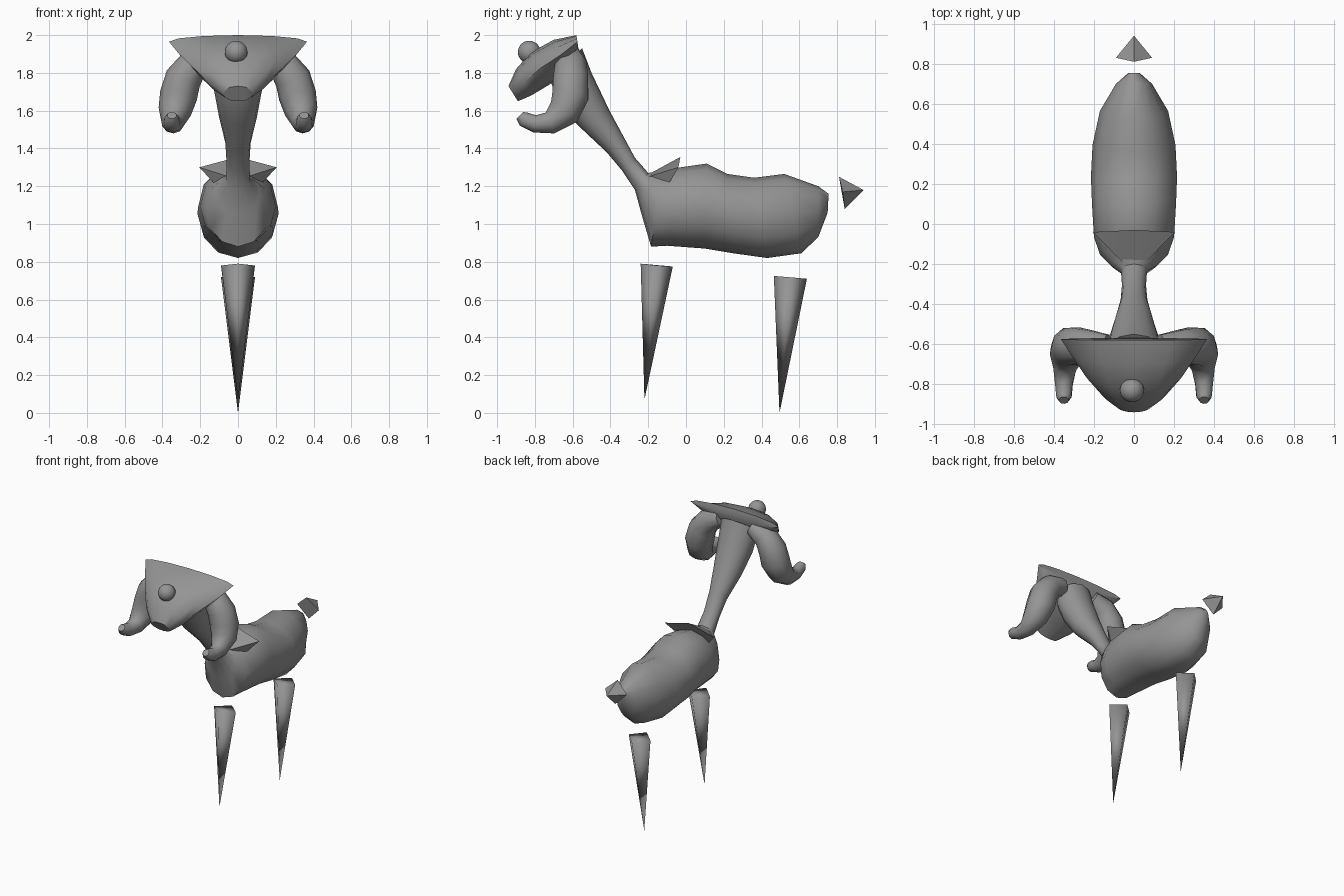
import bpy, bmesh, math
from mathutils import Vector

if "Cube" in bpy.data.objects:
    bpy.data.objects.remove(bpy.data.objects["Cube"])

grey = bpy.data.materials.new("plain grey")
grey.diffuse_color = (0.3, 0.3, 0.3, 1)
grey.use_nodes = True
grey.node_tree.nodes["Principled BSDF"].inputs["Base Color"].default_value = grey.diffuse_color


def finish(name, bm, angle=40):
    """Turn a bmesh into a smooth shaded object."""
    bmesh.ops.recalc_face_normals(bm, faces=bm.faces)
    me = bpy.data.meshes.new(name)
    bm.to_mesh(me)
    bm.free()
    me.materials.append(grey)
    ob = bpy.data.objects.new(name, me)
    bpy.context.collection.objects.link(ob)
    bpy.ops.object.select_all(action='DESELECT')
    ob.select_set(True)
    bpy.context.view_layer.objects.active = ob
    bpy.ops.object.shade_smooth_by_angle(angle=math.radians(angle))
    return ob


def skin(bm, loops):
    """Bridge rings of points and cap both ends."""
    rings = [[bm.verts.new(p) for p in loop] for loop in loops]
    n = len(rings[0])
    for a, b in zip(rings, rings[1:]):
        for i in range(n):
            j = (i + 1) % n
            bm.faces.new((a[i], a[j], b[j], b[i]))
    bm.faces.new(rings[0])
    bm.faces.new(rings[-1])


def slanted_loft(name, rings, n=12, angle=40):
    """Rings are (top y, top z, bottom y, bottom z, half width)."""
    loops = []
    for ty, tz, by, bz, w in rings:
        loop = []
        for i in range(n):
            a = 2 * math.pi * i / n
            k = 0.5 + 0.5 * math.cos(a)
            loop.append((w * math.sin(a), by + (ty - by) * k, bz + (tz - bz) * k))
        loops.append(loop)
    bm = bmesh.new()
    skin(bm, loops)
    return finish(name, bm, angle)


def spike(name, top, side, bottom, tip):
    """Four sided cone with a diamond base; top, bottom and tip are (y, z)."""
    bm = bmesh.new()
    x, y, z = side
    base = [bm.verts.new(p) for p in ((0, *top), (x, y, z), (0, *bottom), (-x, y, z))]
    apex = bm.verts.new((0, *tip))
    for i in range(4):
        bm.faces.new((base[i], base[(i + 1) % 4], apex))
    bm.faces.new(base)
    return finish(name, bm, 100 if "leg" in name else 50)


# Neck flowing into the body
slanted_loft("body_and_neck", [
    (-0.55, 1.93, -0.73, 1.78, 0.14), (-0.50, 1.80, -0.67, 1.65, 0.13),
    (-0.405, 1.60, -0.58, 1.53, 0.10), (-0.34, 1.48, -0.42, 1.38, 0.067),
    (-0.27, 1.35, -0.34, 1.285, 0.06), (-0.20, 1.27, -0.27, 1.18, 0.065),
    (-0.17, 1.275, -0.235, 1.05, 0.12), (-0.12, 1.28, -0.185, 0.88, 0.17),
    (-0.03, 1.30, -0.10, 0.885, 0.20), (0.11, 1.32, 0.10, 0.87, 0.21),
    (0.22, 1.265, 0.25, 0.845, 0.215), (0.36, 1.245, 0.43, 0.82, 0.207),
    (0.52, 1.265, 0.61, 0.845, 0.17), (0.70, 1.20, 0.70, 0.93, 0.09),
    (0.755, 1.16, 0.75, 1.06, 0.03)], angle=50)

# Broad wedge head, wide at the back and pointed at the muzzle
slanted_loft("head", [
    (-0.58, 2.0, -0.57, 1.93, 0.365), (-0.70, 1.975, -0.62, 1.82, 0.31),
    (-0.82, 1.91, -0.72, 1.74, 0.235), (-0.90, 1.82, -0.82, 1.68, 0.155),
    (-0.94, 1.73, -0.89, 1.65, 0.08)], angle=50)

# Single round eye
bm = bmesh.new()
bmesh.ops.create_uvsphere(bm, u_segments=24, v_segments=14, radius=0.06)
bmesh.ops.translate(bm, verts=bm.verts, vec=(-0.01, -0.83, 1.91))
finish("eye", bm)

# Curled horns: (x, y, z, radius) along the path
PATH = [(0.13, -0.61, 1.89, 0.06), (0.23, -0.61, 1.85, 0.085),
        (0.29, -0.61, 1.77, 0.097), (0.315, -0.612, 1.68, 0.10),
        (0.335, -0.645, 1.595, 0.088), (0.345, -0.72, 1.535, 0.06),
        (0.35, -0.80, 1.53, 0.046), (0.35, -0.86, 1.555, 0.04),
        (0.35, -0.88, 1.575, 0.025)]
for side, label in ((1, "right"), (-1, "left")):
    pts = [Vector((x * side, y, z)) for x, y, z, r in PATH]
    loops = []
    for i, p in enumerate(pts):
        d = (pts[min(i + 1, len(pts) - 1)] - pts[max(i - 1, 0)]).normalized()
        u = d.cross(Vector((0, 1, 0.0)) if i < 3 else Vector((1, 0, 0)))
        # keep a steady frame by projecting the previous one
        u = u.normalized() if i == 0 else (prev - d * prev.dot(d)).normalized()
        prev, v = u, d.cross(u)
        r = PATH[i][3]
        loops.append([p + r * (u * math.cos(a) + v * math.sin(a))
                      for a in (2 * math.pi * k / 10 for k in range(10))])
    bm = bmesh.new()
    skin(bm, loops)
    finish(label + "_horn", bm, 50)

# Pointed collar around the neck base
spike("collar", (-0.03, 1.355), (0.205, -0.04, 1.30), (-0.17, 1.08), (-0.25, 1.235))

# Floating tail and peg legs
spike("tail", (0.81, 1.25), (0.09, 0.83, 1.17), (0.84, 1.08), (0.94, 1.18))
spike("front_leg", (-0.24, 0.79), (0.09, -0.155, 0.78), (-0.07, 0.775), (-0.22, 0.07))
spike("rear_leg", (0.465, 0.725), (0.09, 0.55, 0.718), (0.64, 0.71), (0.495, 0.0))
